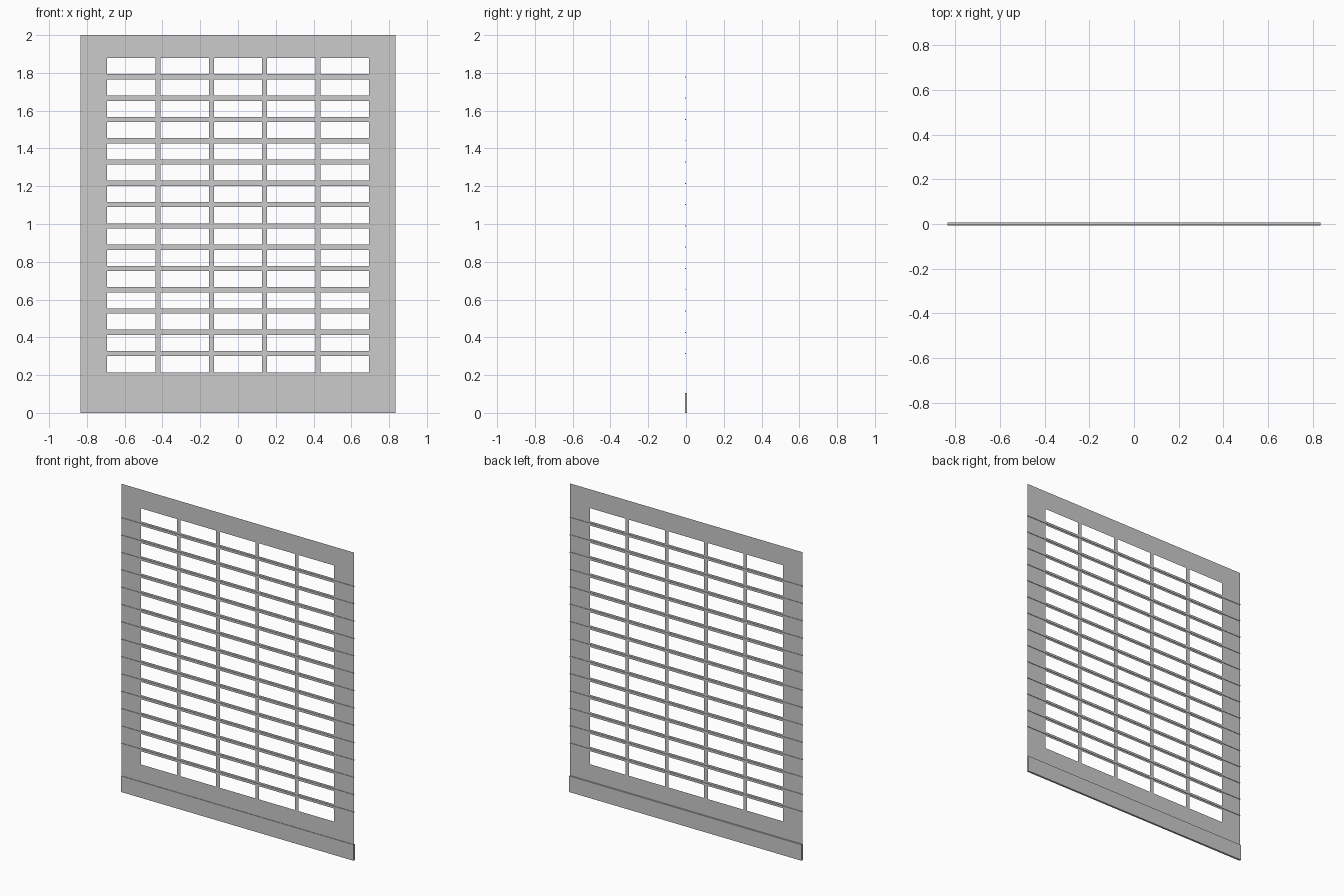
import bpy, bmesh

if "Cube" in bpy.data.objects:
    bpy.data.objects.remove(bpy.data.objects["Cube"])

W = 0.835                      # half width of the door
COLS, ROWS = 5, 15
PX, PZ = 0.2825, 0.1127        # window pitch
WX, WZ = 0.256, 0.085          # window size
Z0 = 0.215                     # bottom of the lowest window row
SHEET_Y = -0.003


def new_object(name, bm):
    me = bpy.data.meshes.new(name)
    bm.to_mesh(me)
    bm.free()
    ob = bpy.data.objects.new(name, me)
    bpy.context.collection.objects.link(ob)
    return ob


def add_box(bm, lo, hi):
    verts = bmesh.ops.create_cube(bm, size=1)["verts"]
    for v in verts:
        for i in range(3):
            v.co[i] = (lo[i] + hi[i]) / 2 + v.co[i] * (hi[i] - lo[i])


# Thin curtain sheet: a grid of faces, leaving the window cells open
xs, zs = [-W], [0.10]
for c in range(COLS):
    x = (c - (COLS - 1) / 2) * PX
    xs += [x - WX / 2, x + WX / 2]
for r in range(ROWS):
    z = Z0 + r * PZ
    zs += [z, z + WZ]
xs.append(W)
zs.append(2.0)

bm = bmesh.new()
grid = [[bm.verts.new((x, SHEET_Y, z)) for z in zs] for x in xs]
for i in range(len(xs) - 1):
    for j in range(len(zs) - 1):
        if i % 2 and j % 2:
            continue
        bm.faces.new((grid[i][j], grid[i + 1][j], grid[i + 1][j + 1], grid[i][j + 1]))
new_object("shutter_curtain", bm)

# Slat joints: slim ribs centred on the bars between window rows
bm = bmesh.new()
for r in range(1, ROWS):
    z = Z0 + r * PZ - (PZ - WZ) / 2
    add_box(bm, (-W, -0.0065, z - 0.0025), (W, 0.0005, z + 0.0025))
new_object("slat_joints", bm)

# Bottom rail
bm = bmesh.new()
add_box(bm, (-W, -0.0065, 0), (W, 0.0065, 0.104))
new_object("bottom_rail", bm)
